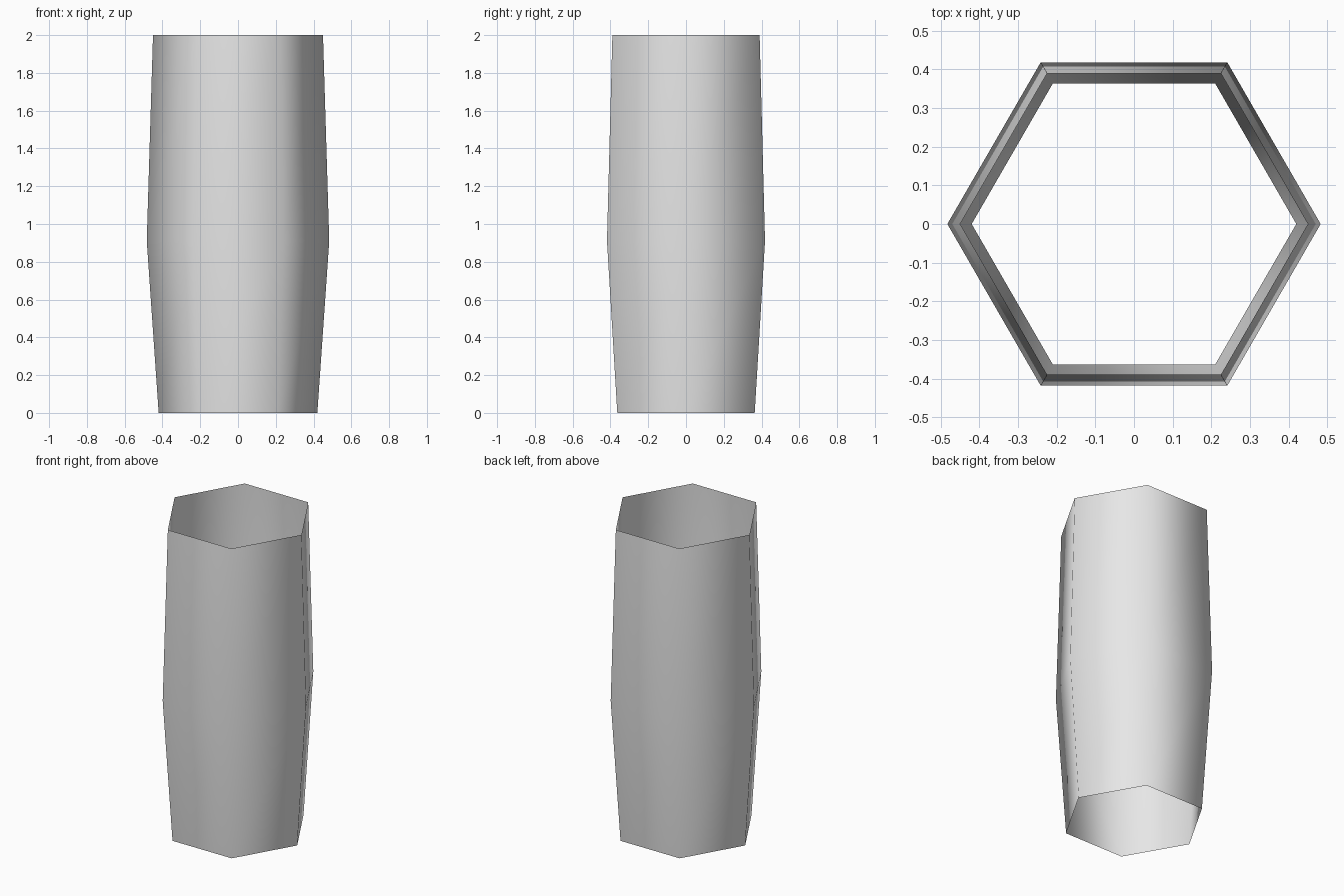
import bpy, bmesh, math

if "Cube" in bpy.data.objects:
    bpy.data.objects.remove(bpy.data.objects["Cube"])

SIDES = 6
# (height, corner radius) of each ring, bottom to top
PROFILE = [(0.0, 0.42), (0.91, 0.483), (2.0, 0.45)]

grey = bpy.data.materials.new("light grey")
grey.diffuse_color = (0.8, 0.8, 0.8, 1)
grey.use_nodes = True
grey.node_tree.nodes["Principled BSDF"].inputs["Base Color"].default_value = grey.diffuse_color

# Open six-sided sleeve, a thin shell bulging near its middle
bm = bmesh.new()
rings = [[bm.verts.new((r * math.cos(math.tau * i / SIDES),
                        r * math.sin(math.tau * i / SIDES), z))
          for i in range(SIDES)] for z, r in PROFILE]
for low, high in zip(rings, rings[1:]):
    for i in range(SIDES):
        j = (i + 1) % SIDES
        face = bm.faces.new((low[i], low[j], high[j], high[i]))
        face.smooth = True  # soft shading all the way round

mesh = bpy.data.meshes.new("hexagonal_sleeve")
bm.to_mesh(mesh)
bm.free()
mesh.materials.append(grey)
sleeve = bpy.data.objects.new("hexagonal_sleeve", mesh)
bpy.context.collection.objects.link(sleeve)
